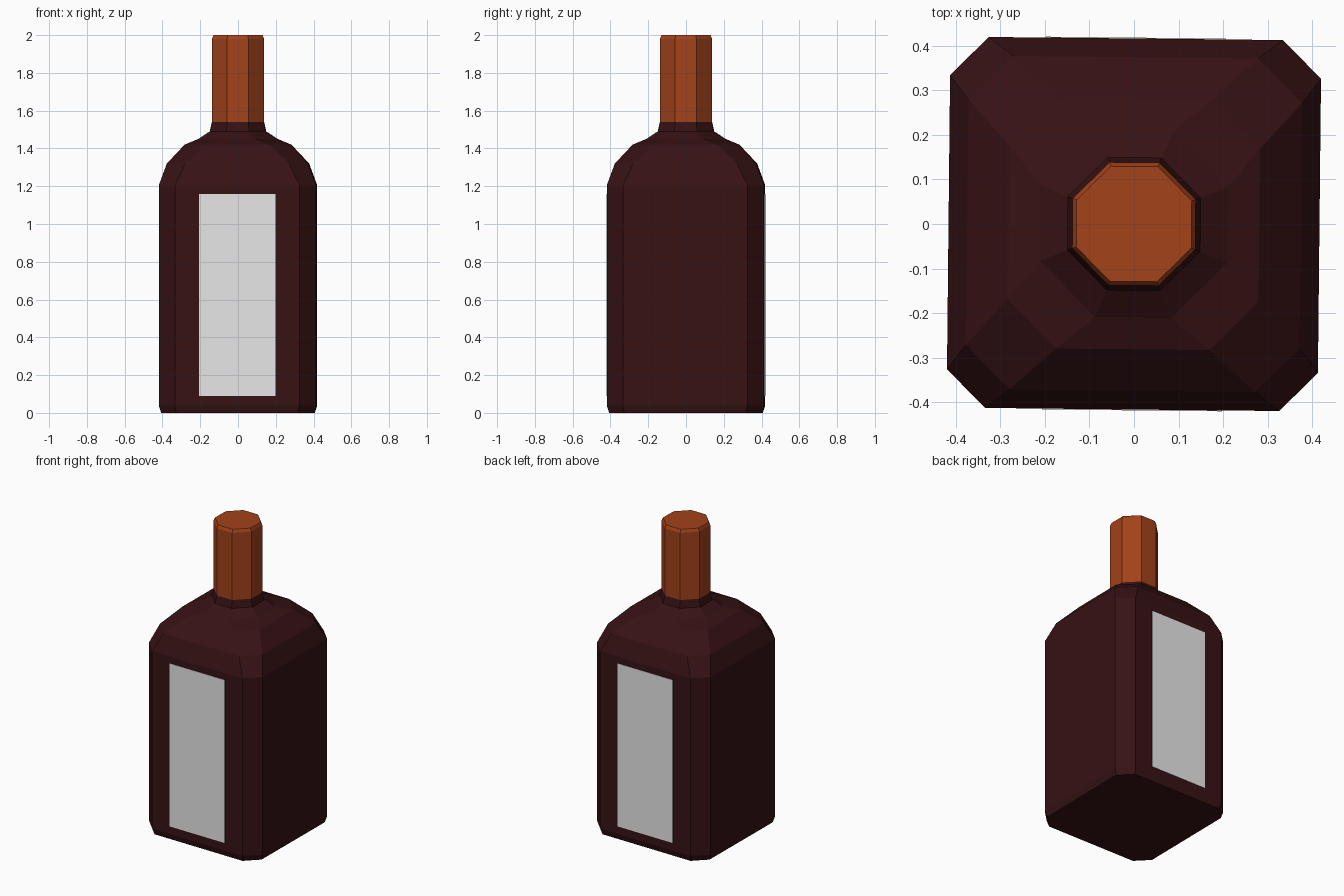
import bpy
import bmesh
from math import radians
from mathutils import Matrix

if "Cube" in bpy.data.objects:
    bpy.data.objects.remove(bpy.data.objects["Cube"], do_unlink=True)

TWIST = Matrix.Rotation(radians(-0.6), 4, "Z")


def make_material(name, color):
    mat = bpy.data.materials.new(name)
    mat.use_nodes = True
    mat.diffuse_color = color
    mat.node_tree.nodes["Principled BSDF"].inputs["Base Color"].default_value = color
    return mat


def finish(name, bm, mat):
    bmesh.ops.recalc_face_normals(bm, faces=bm.faces)
    bm.transform(TWIST)
    mesh = bpy.data.meshes.new(name)
    bm.to_mesh(mesh)
    bm.free()
    mesh.materials.append(mat)
    obj = bpy.data.objects.new(name, mesh)
    bpy.context.collection.objects.link(obj)
    return obj


def octagon_loft(name, rings, mat):
    """Stack square rings with cut corners; each ring is (height, half width, corner start)."""
    bm = bmesh.new()
    loops = []
    for z, h, c in rings:
        outline = [(h, -c), (h, c), (c, h), (-c, h), (-h, c), (-h, -c), (-c, -h), (c, -h)]
        loops.append([bm.verts.new((x, y, z)) for x, y in outline])
    for low, high in zip(loops, loops[1:]):
        for i in range(8):
            j = (i + 1) % 8
            bm.faces.new((low[i], low[j], high[j], high[i]))
    bm.faces.new(loops[0])
    bm.faces.new(loops[-1])
    return finish(name, bm, mat)


def label_plate(name, side, mat):
    bm = bmesh.new()
    bmesh.ops.create_cube(bm, size=1)
    bm.transform(Matrix.Translation((0, side * 0.4155, 0.625))
                 @ Matrix.Diagonal((0.404, 0.005, 1.07, 1)))
    return finish(name, bm, mat)


glass = make_material("dark red glass", (0.038, 0.006, 0.007, 1))
copper = make_material("orange brown cap", (0.36, 0.055, 0.010, 1))
paper = make_material("pale label", (0.8, 0.8, 0.8, 1))

# Body with bevelled foot, rounded shoulders and short neck
octagon_loft("bottle_body", [
    (0.0, 0.403, 0.322),
    (0.04, 0.416, 0.33),
    (1.205, 0.416, 0.33),
    (1.32, 0.374, 0.275),
    (1.42, 0.281, 0.172),
    (1.45, 0.21, 0.085),
    (1.49, 0.149, 0.06),
    (1.54, 0.138, 0.056),
], glass)

# Tall octagonal cap with a small top bevel
octagon_loft("bottle_cap", [
    (1.54, 0.138, 0.056),
    (1.98, 0.138, 0.056),
    (2.0, 0.129, 0.053),
], copper)

# Labels on the two broad faces
label_plate("front_label", -1, paper)
label_plate("back_label", 1, paper)
